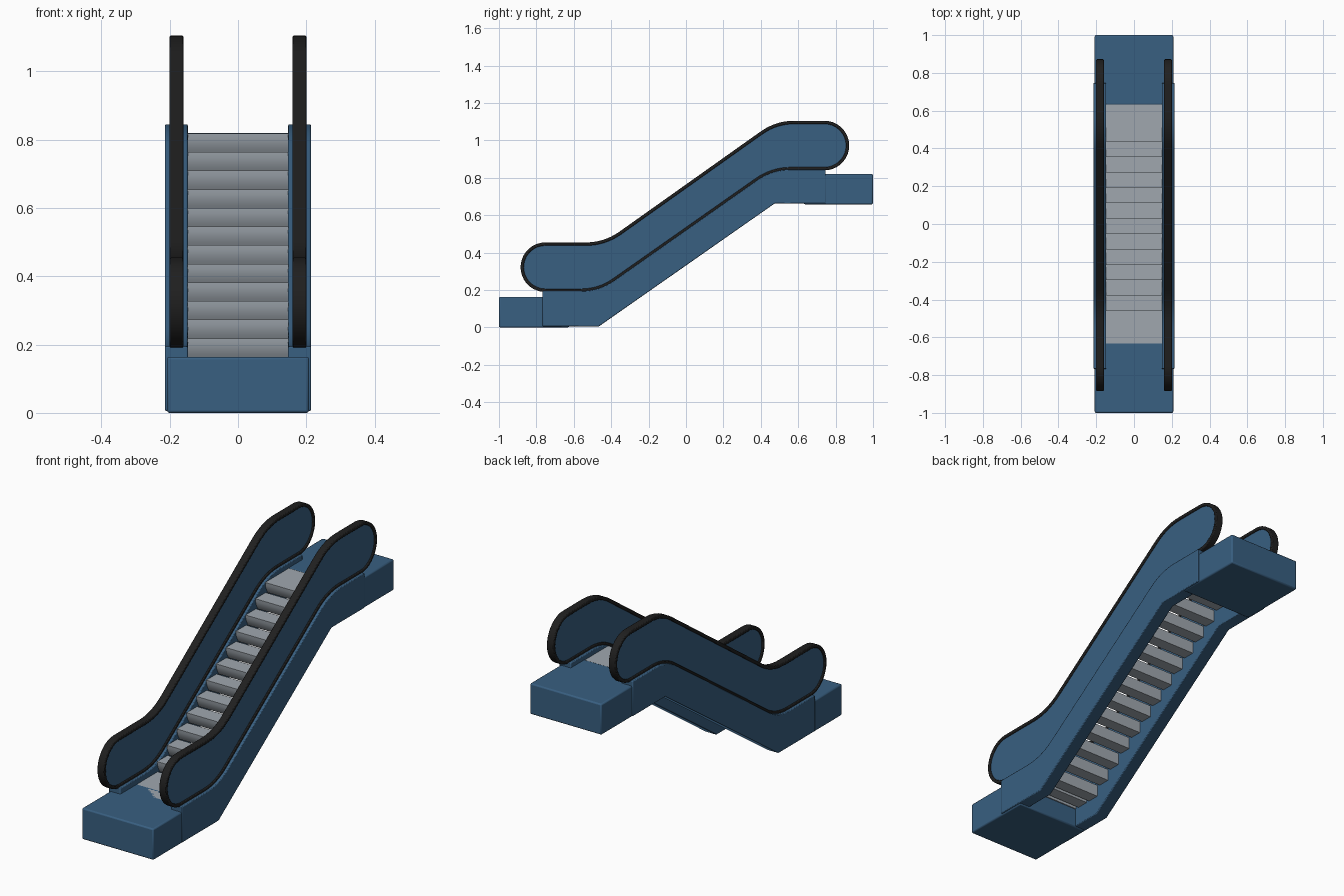
import bpy, bmesh, math
from mathutils import Vector

if "Cube" in bpy.data.objects:
    bpy.data.objects.remove(bpy.data.objects["Cube"])


def material(name, rgb):
    m = bpy.data.materials.new(name)
    m.use_nodes = True
    m.diffuse_color = (*rgb, 1)
    b = m.node_tree.nodes["Principled BSDF"]
    b.inputs["Base Color"].default_value = (*rgb, 1)
    b.inputs["Roughness"].default_value = 0.6
    return m


BLUE = material("steel blue", (0.04, 0.115, 0.22))
BLACK = material("rubber black", (0.014, 0.014, 0.014))
GREY = material("step grey", (0.35, 0.39, 0.43))


def finish(name, bm, mat, bevel=0.0):
    bmesh.ops.recalc_face_normals(bm, faces=bm.faces)
    me = bpy.data.meshes.new(name)
    bm.to_mesh(me)
    bm.free()
    me.materials.append(mat)
    ob = bpy.data.objects.new(name, me)
    bpy.context.collection.objects.link(ob)
    if bevel:
        mod = ob.modifiers.new("Bevel", "BEVEL")
        mod.width = bevel
        mod.segments = 2
        mod.limit_method = "ANGLE"
        mod.angle_limit = math.radians(40)
    bpy.ops.object.select_all(action="DESELECT")
    ob.select_set(True)
    bpy.context.view_layer.objects.active = ob
    bpy.ops.object.shade_smooth_by_angle(angle=math.radians(35))
    return ob


def prism(name, pts, x0, x1, mat, bevel=0.0):
    """Extrude a (y, z) outline along x."""
    bm = bmesh.new()
    f = bm.faces.new([bm.verts.new((x0, y, z)) for y, z in pts])
    ext = bmesh.ops.extrude_face_region(bm, geom=[f])
    moved = [v for v in ext["geom"] if isinstance(v, bmesh.types.BMVert)]
    bmesh.ops.translate(bm, verts=moved, vec=(x1 - x0, 0, 0))
    return finish(name, bm, mat, bevel)


def band(name, outer, inner, x0, x1, mat, bevel):
    """Closed loop band between two outlines."""
    bm = bmesh.new()
    rings = [[bm.verts.new((x, *p)) for p in loop]
             for loop, x in ((outer, x0), (outer, x1), (inner, x1), (inner, x0))]
    n = len(outer)
    for a in range(4):
        r, s = rings[a], rings[(a + 1) % 4]
        for i in range(n):
            j = (i + 1) % n
            bm.faces.new((r[i], r[j], s[j], s[i]))
    return finish(name, bm, mat, bevel)


def soft_corner(corner, before, after, cut=0.1, steps=8):
    """Curve that rounds a corner between two neighbouring points."""
    c = Vector(corner)
    a = c + (Vector(before) - c).normalized() * cut
    b = c + (Vector(after) - c).normalized() * cut
    ts = [i / steps for i in range(steps + 1)]
    return [a * (1 - t) ** 2 + c * 2 * t * (1 - t) + b * t * t for t in ts]


def arc(cy, cz, r, start, steps=18):
    """Clockwise half circle."""
    return [Vector((cy + r * math.cos(start - math.pi * i / steps),
                    cz + r * math.sin(start - math.pi * i / steps)))
            for i in range(steps + 1)]


def inset(loop, d):
    """Move a clockwise outline inward by d."""
    out = []
    for i, p in enumerate(loop):
        t = (loop[(i + 1) % len(loop)] - loop[i - 1]).normalized()
        out.append(p + Vector((t.y, -t.x)) * d)
    return out


# Balustrade outline: upper edge, top end, lower edge, bottom end
R = 0.1325
LOW, HIGH = Vector((-0.752, 0.322)), Vector((0.74, 0.9725))
up_a, up_b = (-0.437, LOW.y + R), (0.48, HIGH.y + R)
dn_a, dn_b = (-0.463, LOW.y - R), (0.463, HIGH.y - R)
lower_edge = (soft_corner(dn_b, (HIGH.x, dn_b[1]), dn_a)
              + soft_corner(dn_a, dn_b, (LOW.x, dn_a[1])))
outline = (soft_corner(up_a, (LOW.x, up_a[1]), up_b)
           + soft_corner(up_b, up_a, (HIGH.x, up_b[1]))
           + arc(HIGH.x, HIGH.y, R, math.pi / 2)
           + lower_edge
           + arc(LOW.x, LOW.y, R, -math.pi / 2))

# Skirt outline follows the lower edge of the balustrade
lift = Vector((0, 0.005))
skirt = ([Vector((0.747, dn_b[1])) + lift] + [p + lift for p in lower_edge]
         + [Vector((-0.767, dn_a[1])) + lift,
            (-0.767, 0.006), (-0.465, 0.006), (0.473, 0.662), (0.747, 0.662)])

for side, label in ((1, "left"), (-1, "right")):
    c = side * 0.18
    band(label + "_handrail", outline, inset(outline, 0.017),
         c - 0.02, c + 0.02, BLACK, 0.004)
    prism(label + "_panel", inset(outline, 0.015), c - 0.013, c + 0.013, BLUE)
    prism(label + "_skirt", skirt, side * 0.147, side * 0.214, BLUE, 0.004)


# Landings
def landing(name, y0, y1, z0, z1):
    prism(name, [(y0, z0), (y1, z0), (y1, z1), (y0, z1)], -0.208, 0.208, BLUE, 0.007)


landing("lower_landing", -1.0, -0.625, 0.0, 0.164)
landing("upper_landing", 0.63, 1.0, 0.658, 0.82)

# Steps: flat tread, curved riser tucked back under the nose
RUN, RISE = 0.0815, 0.0545
riser = [(0.022 * t * t, -0.062 * t) for t in (0, 0.25, 0.5, 0.75, 1)]
profile = riser + [(RUN + 0.004, -0.062), (RUN + 0.004, 0)]
for k in range(-2, 15):
    y = -0.542 + RUN * k
    z = 0.164 + RISE * min(max(k, 0), 12)
    prism(f"step_{k + 3}", [(y + p, z + q) for p, q in profile],
          -0.148, 0.148, GREY)
